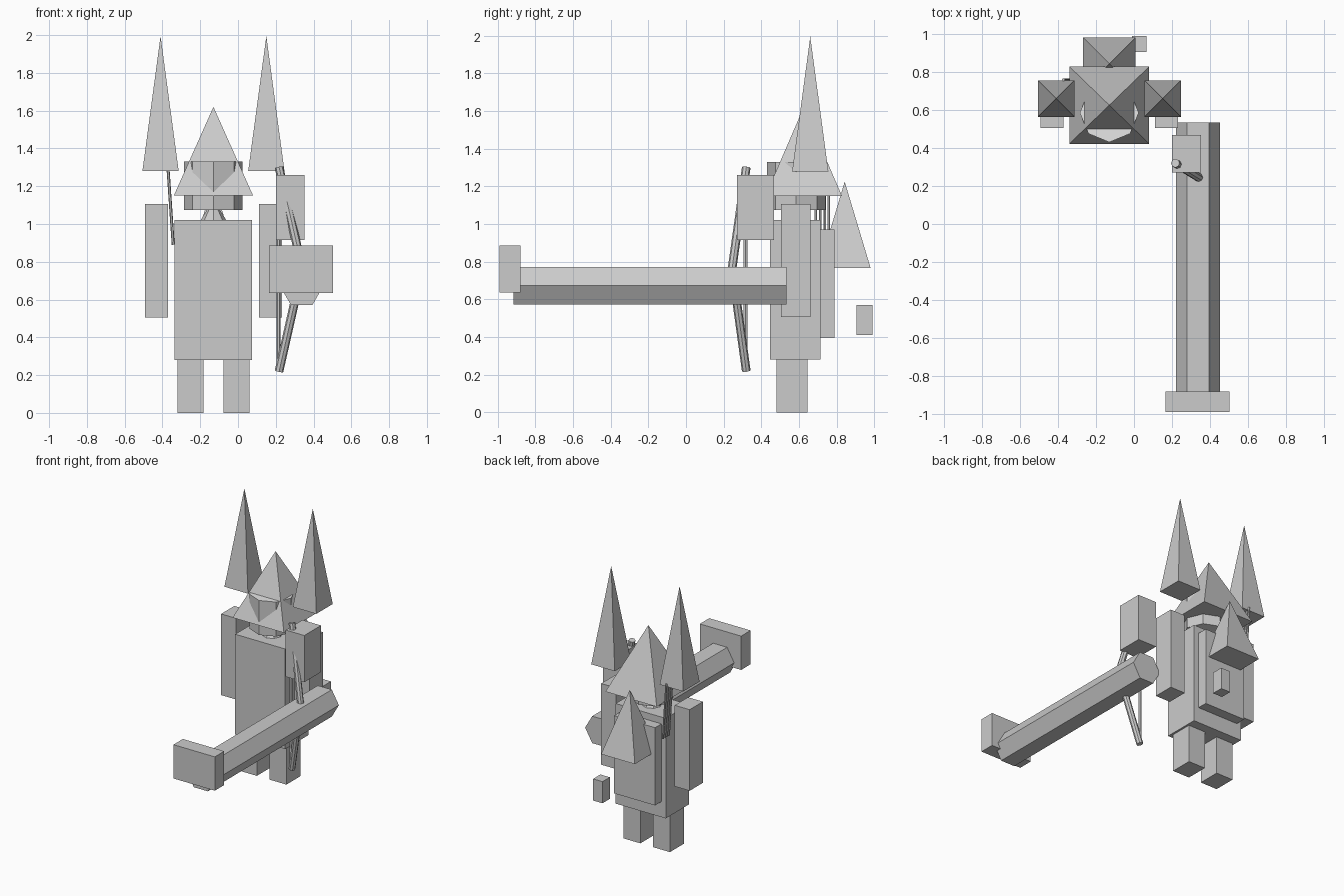
import bpy, math
from mathutils import Vector

if "Cube" in bpy.data.objects:
    bpy.data.objects.remove(bpy.data.objects["Cube"])


def material(name, value):
    m = bpy.data.materials.new(name)
    m.diffuse_color = (value, value, value, 1)
    m.use_nodes = True
    m.node_tree.nodes["Principled BSDF"].inputs["Base Color"].default_value = m.diffuse_color
    return m


GREY = material("plain grey", 0.6)
WHITE = material("white", 0.95)


def make(name, verts, faces):
    me = bpy.data.meshes.new(name)
    me.from_pydata(verts, [], faces)
    me.materials.append(GREY)
    ob = bpy.data.objects.new(name, me)
    bpy.context.collection.objects.link(ob)
    return ob


def box(name, x0, x1, y0, y1, z0, z1):
    v = [(x, y, z) for z in (z0, z1) for x, y in ((x0, y0), (x1, y0), (x1, y1), (x0, y1))]
    return make(name, v, [(3, 2, 1, 0), (4, 5, 6, 7)] +
                [(i, (i + 1) % 4, (i + 1) % 4 + 4, i + 4) for i in range(4)])


def pyramid(name, cx, cy, hx, hy, z0, z1):
    v = [(cx - hx, cy - hy, z0), (cx + hx, cy - hy, z0),
         (cx + hx, cy + hy, z0), (cx - hx, cy + hy, z0), (cx, cy, z1)]
    return make(name, v, [(3, 2, 1, 0)] + [(i, (i + 1) % 4, 4) for i in range(4)])


def rod(name, a, b, r, n, r2=None):
    """n-sided prism from a to b; first corner points along +x where possible."""
    a, b = Vector(a), Vector(b)
    d = (b - a).normalized()
    u = (Vector((1, 0, 0)) - d * d.x).normalized()
    w = d.cross(u)
    v = []
    for p, rad in ((a, r), (b, r if r2 is None else r2)):
        for i in range(n):
            t = 2 * math.pi * i / n
            v.append(p + (u * math.cos(t) + w * math.sin(t)) * rad)
    f = [tuple(reversed(range(n))), tuple(range(n, 2 * n))]
    f += [(i, (i + 1) % n, (i + 1) % n + n, i + n) for i in range(n)]
    return make(name, v, f)


CX = -0.13  # centre line of the figure

# Torso and backpack
box("torso", -0.335, 0.075, 0.445, 0.715, 0.28, 1.02)
box("backpack", -0.30, 0.035, 0.715, 0.79, 0.395, 0.97)

# Arms, legs and shoulder spires, mirrored about the centre line
for side, s in (("left", -1), ("right", 1)):
    for part, inner, outer, y0, y1, z0, z1 in (
            ("arm", 0.24, 0.362, 0.505, 0.66, 0.505, 1.105),
            ("leg", 0.052, 0.19, 0.48, 0.645, 0.0, 0.28)):
        xs = sorted((CX + s * inner, CX + s * outer))
        box(f"{side}_{part}", *xs, y0, y1, z0, z1)
    pyramid(f"{side}_spire", CX + s * 0.28, 0.66, 0.096, 0.096, 1.28, 1.995)

# Neck, eight-sided head with pale end caps, and hat
rod("neck", (CX, 0.585, 1.02), (CX, 0.585, 1.09), 0.068, 8, 0.025)
head = rod("head", (CX, 0.585, 1.075), (CX, 0.585, 1.33), 0.155, 8)
head.data.materials.append(WHITE)
for p in head.data.polygons:
    p.material_index = 1 if abs(p.normal.z) > 0.9 else 0
pyramid("hat", CX, 0.625, 0.21, 0.203, 1.15, 1.62)

# Floating spike and small block behind the back
pyramid("back_spike", CX, 0.843, 0.138, 0.138, 0.765, 1.225)
box("back_block", -0.01, 0.067, 0.905, 0.99, 0.41, 0.57)

# Thin shafts beside the backpack
for i in range(4):
    y = 0.69 + i * 0.023
    rod(f"shaft_{i + 1}", (-0.343, y, 0.89), (-0.371, y, 1.30), 0.008, 6)

# Bow: two limbs and a string
grip = (0.34, 0.245, 0.765)
tips = {"upper": (0.217, 0.32, 1.30), "lower": (0.217, 0.32, 0.22)}
for k, t in tips.items():
    rod(f"bow_{k}_limb", grip, t, 0.023, 8)
rod("bow_string", (0.214, 0.316, 0.23), (0.214, 0.316, 1.29), 0.011, 6)

# Block around the bow
box("bow_block", 0.20, 0.352, 0.272, 0.467, 0.915, 1.26)

# Long six-sided beam with a block on its front end
rod("beam", (0.337, 0.533, 0.672), (0.337, -0.915, 0.672), 0.115, 6)
box("beam_head", 0.165, 0.503, -0.99, -0.88, 0.635, 0.885)
